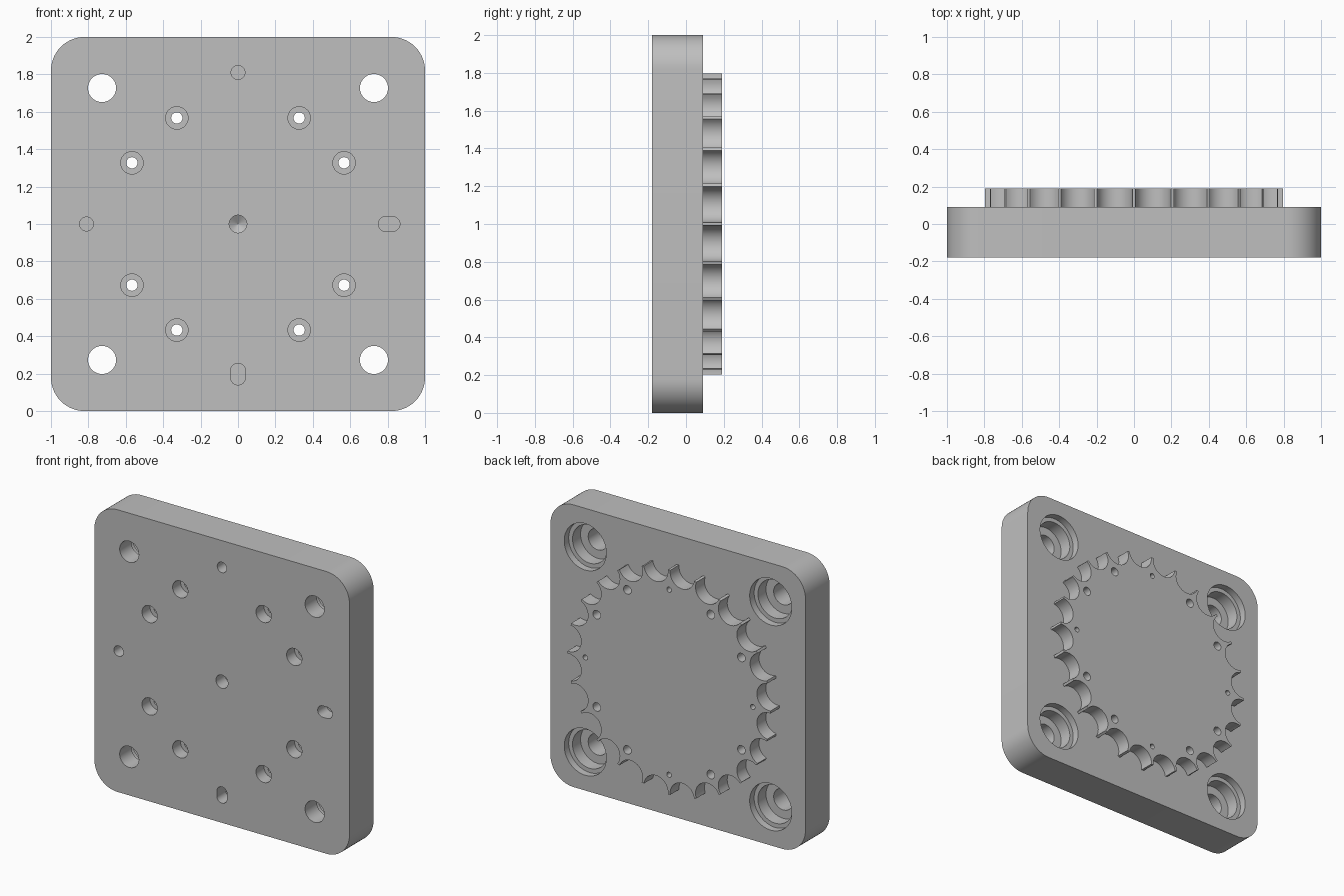
import bpy
import bmesh
from math import sin, cos, pi, copysign

if "Cube" in bpy.data.objects:
    bpy.data.objects.remove(bpy.data.objects["Cube"], do_unlink=True)

FRONT, JOINT, BACK = -0.18, 0.09, 0.19   # depths of the main faces
MID = 1.0                                # height of the centre

metal = bpy.data.materials.new("grey metal")
metal.use_nodes = True
metal.diffuse_color = (0.52, 0.52, 0.52, 1)
metal.node_tree.nodes["Principled BSDF"].inputs["Base Color"].default_value = (0.52, 0.52, 0.52, 1)


def loft(bm, rings):
    """Closed solid through rings of equal length."""
    loops = [[bm.verts.new(p) for p in ring] for ring in rings]
    n = len(loops[0])
    for a, b in zip(loops, loops[1:]):
        for i in range(n):
            j = (i + 1) % n
            bm.faces.new((a[i], a[j], b[j], b[i]))
    bm.faces.new(loops[0][::-1])
    bm.faces.new(loops[-1])


def make_object(name, bm):
    bmesh.ops.recalc_face_normals(bm, faces=bm.faces)
    mesh = bpy.data.meshes.new(name)
    bm.to_mesh(mesh)
    bm.free()
    mesh.materials.append(metal)
    obj = bpy.data.objects.new(name, mesh)
    bpy.context.collection.objects.link(obj)
    return obj


def extrude(name, outline, y0, y1):
    bm = bmesh.new()
    loft(bm, [[(x, y, z) for x, z in outline] for y in (y0, y1)])
    return make_object(name, bm)


def hole(bm, x, z, profile, sx=0, sz=0, n=40):
    """Turned hole along y from (depth, radius) pairs; sx, sz stretch it to a slot."""
    rings = []
    for y, r in profile:
        ring = []
        for i in range(n):
            a = 2 * pi * (i + 0.5) / n
            ring.append((x + r * cos(a) + copysign(sx, cos(a)), y,
                         MID + z + r * sin(a) + copysign(sz, sin(a))))
        rings.append(ring)
    loft(bm, rings)


# Rounded square plate
R, SEG = 0.18, 14
outline = []
for q, (cx, cz) in enumerate([(1, 1), (-1, 1), (-1, -1), (1, -1)]):
    for i in range(SEG + 1):
        a = (q + i / SEG) * pi / 2
        outline.append((cx * (1 - R) + R * cos(a), MID + cz * (1 - R) + R * sin(a)))
plate = extrude("base_plate", outline, FRONT, JOINT)

# Scalloped wheel: a half-round notch between each pair of teeth
TEETH, NOTCH, PITCH, STEPS = 24, 0.095, 0.79, 14
outline = []
for k in range(TEETH):
    a = 2 * pi * (k + 0.5) / TEETH
    for i in range(STEPS + 1):
        b = a - pi / 2 - pi * i / STEPS
        outline.append((PITCH * cos(a) + NOTCH * cos(b), MID + PITCH * sin(a) + NOTCH * sin(b)))
wheel = extrude("toothed_wheel", outline, JOINT, BACK)

# All holes in one cutter
bm = bmesh.new()
OUT_F, OUT_B = FRONT - 0.1, BACK + 0.1
for sx in (-1, 1):
    for sz in (-1, 1):
        # Corner bolt holes, stepped from the back
        hole(bm, sx * 0.727, sz * 0.727,
             [(OUT_F, 0.075), (-0.05, 0.075), (-0.05, 0.135), (0.04, 0.135),
              (0.04, 0.165), (OUT_B, 0.165)], n=48)
        # Screw holes, stepped from the front
        for x, z in ((0.327, 0.567), (0.567, 0.327)):
            hole(bm, sx * x, sz * z,
                 [(OUT_F, 0.06), (FRONT + 0.09, 0.06), (FRONT + 0.09, 0.03), (OUT_B, 0.03)])
# Locating pin holes and slots on the front
FLOOR = FRONT + 0.1
hole(bm, 0, 0.81, [(OUT_F, 0.037), (FLOOR, 0.037)])
hole(bm, -0.81, 0, [(OUT_F, 0.037), (FLOOR, 0.037)])
hole(bm, 0.808, 0, [(OUT_F, 0.04), (FLOOR, 0.04)], sx=0.0175)
hole(bm, 0, -0.803, [(OUT_F, 0.04), (FLOOR, 0.04)], sz=0.0175)
# Drilled centre with a pointed end
hole(bm, 0, 0, [(OUT_F, 0.047), (FLOOR, 0.047), (FLOOR + 0.03, 0.001)])
# Small blind holes on the wheel face
for x, z in ((1, 0), (-1, 0), (0, 1), (0, -1)):
    hole(bm, x * 0.656, z * 0.656, [(JOINT + 0.02, 0.018), (OUT_B, 0.018)], n=24)
cutter = make_object("hole_cutter", bm)
cutter.hide_render = True

for obj in (plate, wheel):
    bpy.ops.object.select_all(action='DESELECT')
    obj.select_set(True)
    bpy.context.view_layer.objects.active = obj
    mod = obj.modifiers.new("holes", 'BOOLEAN')
    mod.operation = 'DIFFERENCE'
    mod.solver = 'EXACT'
    mod.object = cutter
    bpy.ops.object.modifier_apply(modifier=mod.name)
    bpy.ops.object.shade_smooth_by_angle(angle=pi / 6)

bpy.data.objects.remove(cutter, do_unlink=True)
